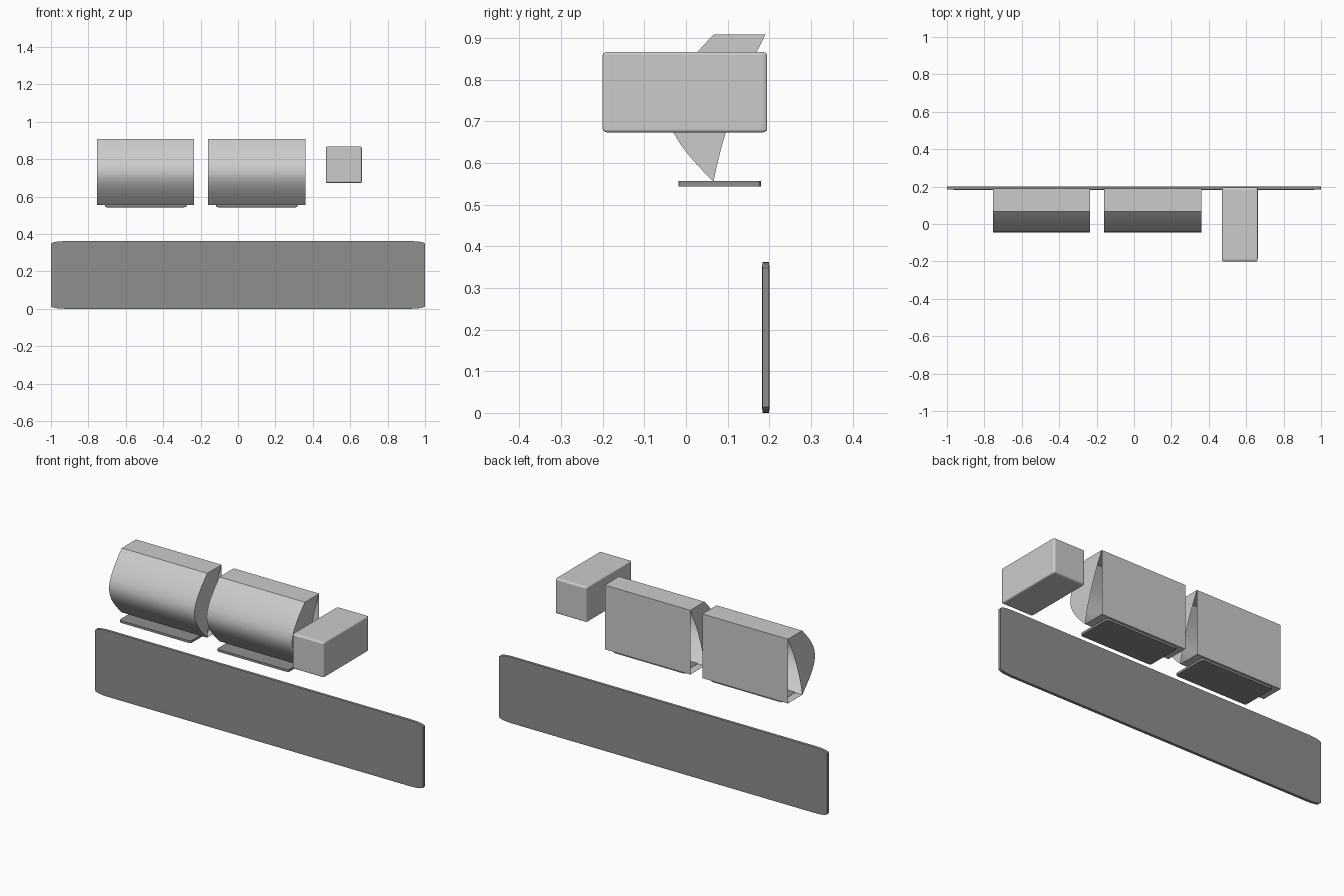
import bpy, bmesh
from mathutils import Vector

if "Cube" in bpy.data.objects:
    bpy.data.objects.remove(bpy.data.objects["Cube"])


def material(name, rgb):
    mat = bpy.data.materials.new(name)
    mat.diffuse_color = (*rgb, 1)
    mat.use_nodes = True
    mat.node_tree.nodes["Principled BSDF"].inputs["Base Color"].default_value = mat.diffuse_color
    return mat


light_grey = material("light_grey", (.52, .535, .51))
dark_grey = material("dark_grey", (.265, .28, .26))


def finish(name, bm, mat):
    mesh = bpy.data.meshes.new(name)
    bm.to_mesh(mesh)
    bm.free()
    mesh.materials.append(mat)
    ob = bpy.data.objects.new(name, mesh)
    bpy.context.collection.objects.link(ob)
    return ob


def soft_box(name, lo, hi, mat):
    """Unit cube with bevelled edges, stretched to the given bounds."""
    lo, hi = Vector(lo), Vector(hi)
    bm = bmesh.new()
    bmesh.ops.create_cube(bm, size=1)
    bmesh.ops.bevel(bm, geom=bm.edges[:], offset=0.04, segments=4,
                    profile=0.5, affect='EDGES')
    bmesh.ops.scale(bm, vec=hi - lo, verts=bm.verts)
    bmesh.ops.translate(bm, vec=(lo + hi) / 2, verts=bm.verts)
    return finish(name, bm, mat)


def bezier(pts, n):
    """Evaluate a Bezier curve of any degree at n + 1 points."""
    out = []
    for i in range(n + 1):
        p, t = [Vector(q) for q in pts], i / n
        while len(p) > 1:
            p = [a.lerp(b, t) for a, b in zip(p, p[1:])]
        out.append(p[0])
    return out


def hood(name, x0, x1, mat):
    steps = 24
    # (y, z) profiles: bulging front and the rear edge of the side cheeks
    front = bezier([(.067, .909), (-.081, .757), (-.081, .70), (.066, .555)], steps)
    rear = bezier([(.191, .909), (.10, .73), (.066, .555)], steps)
    loop = front + [Vector((.191, .555)), Vector((.191, .909))]
    bm = bmesh.new()
    left, right = ([bm.verts.new((x, p.x, p.y)) for p in loop] for x in (x0, x1))
    n = len(loop)
    # thin shell: front, floor, back and top
    for i in range(n):
        j = (i + 1) % n
        bm.faces.new((left[i], left[j], right[j], right[i]))
    # side cheeks, open towards the lower back
    for x, side in ((x0, left), (x1, right)):
        edge = [side[-1]] + [bm.verts.new((x, p.x, p.y)) for p in rear[1:-1]] + [side[steps]]
        for i in range(steps):
            quad = [side[i], side[i + 1], edge[i + 1], edge[i]]
            quad = list(dict.fromkeys(quad))
            bm.faces.new(quad if x == x1 else quad[::-1])
    bmesh.ops.recalc_face_normals(bm, faces=bm.faces)
    return finish(name, bm, mat)


# long lower panel
soft_box("long_panel", (-1, .183, 0), (1, .2, .362), dark_grey)
# side box
soft_box("side_box", (.47, -.2, .673), (.662, .195, .867), light_grey)
# two hoods with trays beneath
for label, x in (("left", -.755), ("right", -.16)):
    hood(label + "_hood", x, x + .521, light_grey)
    soft_box(label + "_tray", (x + .043, -.018, .543), (x + .479, .18, .557), dark_grey)
